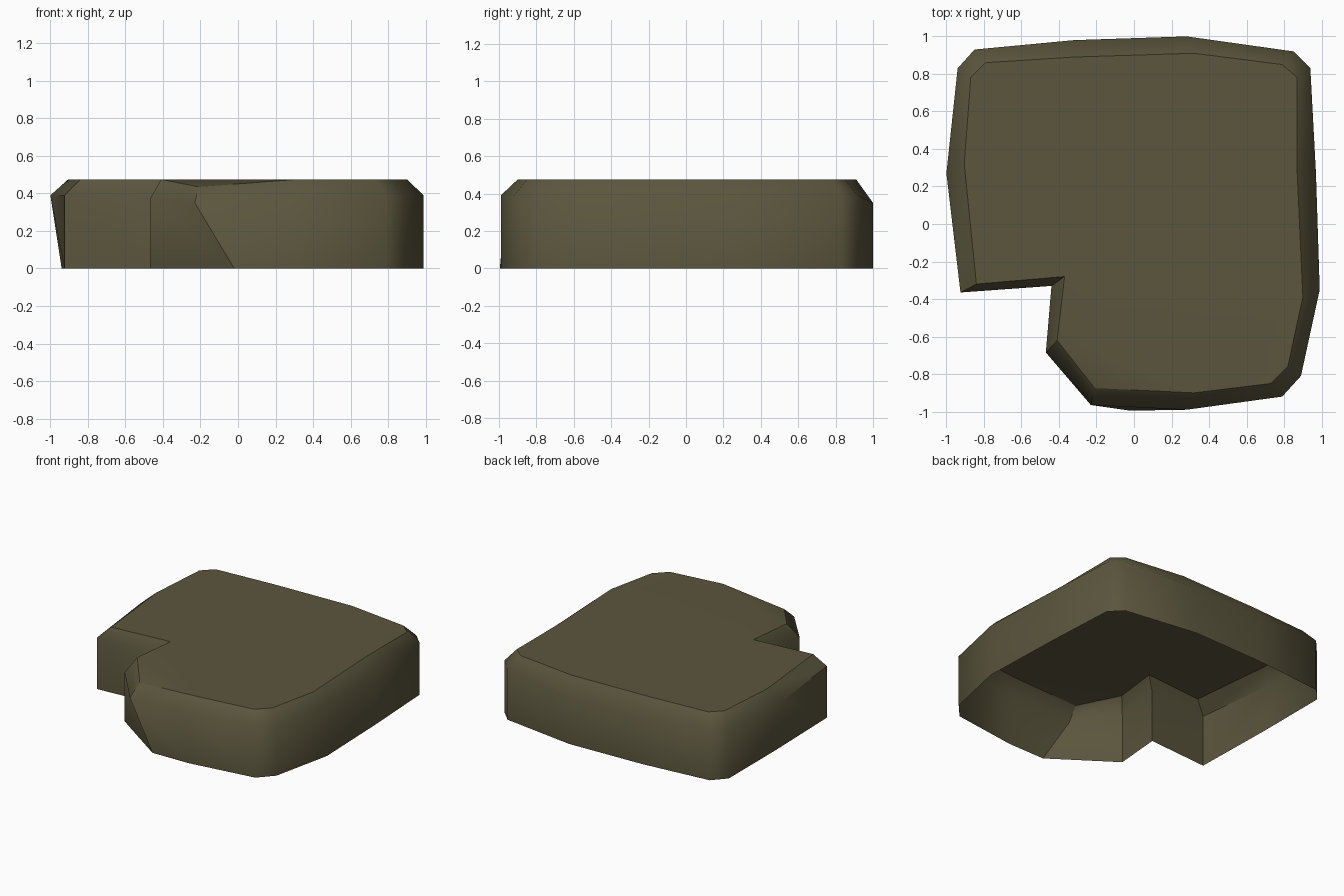
import bpy, bmesh, math

if "Cube" in bpy.data.objects:
    bpy.data.objects.remove(bpy.data.objects["Cube"])

# Outline, clockwise from the back left: shoulder ring (x, y), then matching top rim (x, y)
SHOULDER = [(-.94, .83), (-.85, .93), (-.32, .98), (.28, 1.0), (.85, .92), (.94, .83),
            (.97, .27), (.99, -.35), (.89, -.81), (.79, -.92), (.28, -.99),
            (-.23, -.965), (-.47, -.685), (-.44, -.33), (-.925, -.365), (-1.0, .27)]
RIM = [(-.87, .78), (-.79, .86), (-.32, .89), (.32, .91), (.79, .85), (.87, .78),
       (.87, .27), (.90, -.39), (.82, -.76), (.73, -.85), (.32, -.90),
       (-.21, -.875), (-.41, -.62), (-.37, -.28), (-.84, -.32), (-.905, .32)]
HEIGHT = 0.475
FRONT_CUT, LEFT_MID = 11, 15

# Bottom ring follows the shoulder, apart from two slanted spots
BASE = list(SHOULDER)
BASE[FRONT_CUT] = (-.02, -.995)
BASE[LEFT_MID] = (-.94, .27)


def shoulder_z(i):
    # The back and the cut front corner have a slightly lower shoulder
    return 0.35 if i in (2, 3, FRONT_CUT) else 0.37 if i == 12 else 0.39


bm = bmesh.new()
n = len(SHOULDER)
low = [bm.verts.new((x, y, 0)) for x, y in BASE]
mid = [bm.verts.new((x, y, shoulder_z(i))) for i, (x, y) in enumerate(SHOULDER)]
top = [bm.verts.new((x, y, 0.435 if i == FRONT_CUT else HEIGHT)) for i, (x, y) in enumerate(RIM)]

# Walls and bevelled rim
for a, b in ((low, mid), (mid, top)):
    for i in range(n):
        j = (i + 1) % n
        bm.faces.new((a[i], b[i], b[j], a[j]))

# Flat top with a small sloping corner at the cut front, underside left open
slope = bm.faces.new((top[12], top[11], top[10]))
lid = bm.faces.new([top[i] for i in range(n) if i != FRONT_CUT])
bmesh.ops.triangulate(bm, faces=[lid])
bm.normal_update()
for f in bm.faces:
    if all(v in top for v in f.verts) and f.normal.z < 0:
        f.normal_flip()

mesh = bpy.data.meshes.new("slab_shell")
bm.to_mesh(mesh)
bm.free()
obj = bpy.data.objects.new("slab_shell", mesh)
bpy.context.collection.objects.link(obj)

olive = bpy.data.materials.new("dark olive")
olive.diffuse_color = (0.105, 0.092, 0.047, 1)
olive.use_nodes = True
olive.node_tree.nodes["Principled BSDF"].inputs["Base Color"].default_value = olive.diffuse_color
mesh.materials.append(olive)

# Smooth walls and bevel, sharp rim and notch
bpy.context.view_layer.objects.active = obj
obj.select_set(True)
bpy.ops.object.shade_smooth_by_angle(angle=math.radians(52))
for e in mesh.edges:
    i, j = e.vertices
    if min(i, j) >= 2 * n and (abs(i - j) in (1, n - 1)):
        e.use_edge_sharp = True
    elif abs(i - j) == n and min(i, j) % n in (FRONT_CUT, 12, 13, 14):
        e.use_edge_sharp = True
